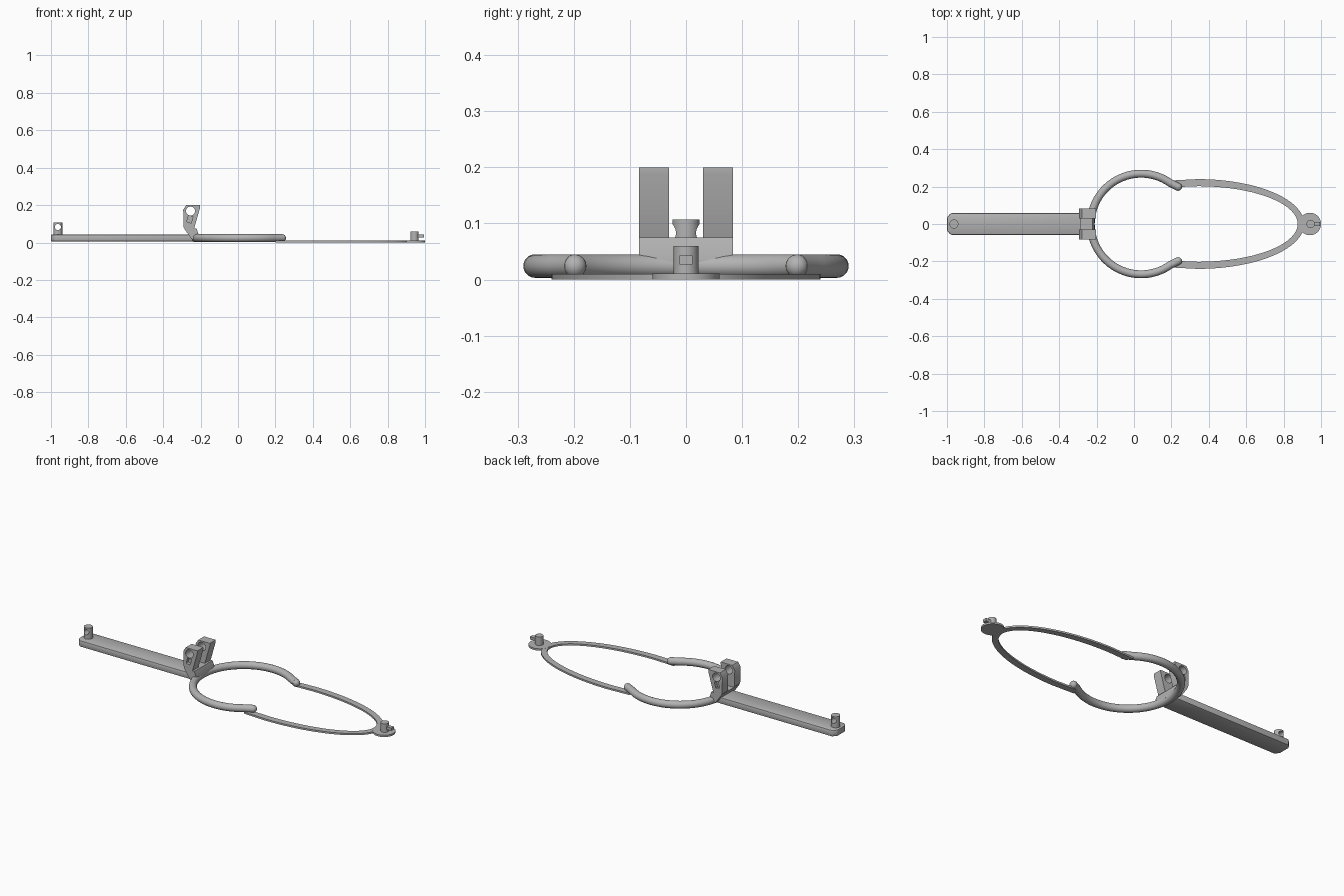
import bpy, bmesh
from math import sin, cos, pi, radians, sqrt
from mathutils import Matrix, Vector

default = bpy.data.objects.get("Cube")
if default:
    bpy.data.objects.remove(default, do_unlink=True)

COLOR = (0.45, 0.45, 0.45, 1)
grey = bpy.data.materials.new("plain_grey")
grey.use_nodes = True
grey.diffuse_color = COLOR
grey.node_tree.nodes["Principled BSDF"].inputs["Base Color"].default_value = COLOR


def activate(obj):
    bpy.ops.object.select_all(action='DESELECT')
    obj.select_set(True)
    bpy.context.view_layer.objects.active = obj


def finish(name, bm, bevel=0, segments=1):
    bmesh.ops.recalc_face_normals(bm, faces=bm.faces)
    mesh = bpy.data.meshes.new(name)
    bm.to_mesh(mesh)
    bm.free()
    obj = bpy.data.objects.new(name, mesh)
    bpy.context.collection.objects.link(obj)
    mesh.materials.append(grey)
    activate(obj)
    if bevel:
        mod = obj.modifiers.new("edge", 'BEVEL')
        mod.width, mod.segments = bevel, segments
        bpy.ops.object.modifier_apply(modifier=mod.name)
    bpy.ops.object.shade_smooth_by_angle(angle=radians(35))
    return obj


def prism(name, outline, axis, low, high, **options):
    """Extrude a closed outline: axis 'Z' takes (x, y), axis 'Y' takes (x, z)."""
    place = (lambda a, b: (a, b, low)) if axis == 'Z' else (lambda a, b: (a, low, b))
    bm = bmesh.new()
    face = bm.faces.new([bm.verts.new(place(a, b)) for a, b in outline])
    grown = bmesh.ops.extrude_face_region(bm, geom=[face])
    shift = Vector((0, 0, high - low) if axis == 'Z' else (0, high - low, 0))
    bmesh.ops.translate(bm, vec=shift,
                        verts=[v for v in grown["geom"] if isinstance(v, bmesh.types.BMVert)])
    return finish(name, bm, **options)


def circle(x, y, r, n=40):
    return [(x + r * cos(2 * pi * i / n), y + r * sin(2 * pi * i / n)) for i in range(n)]


def rect(x0, x1, y0, y1):
    return [(x0, y0), (x1, y0), (x1, y1), (x0, y1)]


def cut(obj, cutter):
    cutter.hide_render = True
    activate(obj)
    mod = obj.modifiers.new("cut", 'BOOLEAN')
    mod.operation, mod.solver, mod.object = 'DIFFERENCE', 'EXACT', cutter
    bpy.ops.object.modifier_apply(modifier=mod.name)
    bpy.data.objects.remove(cutter, do_unlink=True)
    bpy.ops.object.shade_smooth_by_angle(angle=radians(35))


# Long handle with rounded end corners
arm_outline = [(-1, -0.035), (-0.98, -0.058), (-0.24, -0.058),
               (-0.24, 0.058), (-0.98, 0.058), (-1, 0.035)]
prism("handle_arm", arm_outline, 'Z', 0.006, 0.043, bevel=0.006, segments=2)

# Upright pin on the handle, bored crosswise
arm_pin = prism("handle_pin", circle(-0.963, 0, 0.024), 'Z', 0.03, 0.107)
cut(arm_pin, prism("bore", circle(-0.963, 0.083, 0.016), 'Y', -0.1, 0.1))

# Open round ring with outward-turned ends
CX, RADIUS, TUBE, MID = 0.038, 0.269, 0.021, 0.024
START = radians(55)
path = [(0.236, 0.198)]
for i in range(73):
    a = START + (2 * pi - 2 * START) * i / 72
    path.append((CX + RADIUS * cos(a), RADIUS * sin(a)))
path.append((0.236, -0.198))
bm = bmesh.new()
loops = []
SIDES = 20
for i, (x, y) in enumerate(path):
    before, after = path[max(i - 1, 0)], path[min(i + 1, len(path) - 1)]
    tangent = Vector((after[0] - before[0], after[1] - before[1], 0)).normalized()
    normal = Vector((-tangent.y, tangent.x, 0))
    loops.append([bm.verts.new(Vector((x, y, MID)) + normal * TUBE * cos(2 * pi * k / SIDES)
                               + Vector((0, 0, TUBE * sin(2 * pi * k / SIDES))))
                  for k in range(SIDES)])
for a, b in zip(loops, loops[1:]):
    for k in range(SIDES):
        j = (k + 1) % SIDES
        bm.faces.new((a[k], a[j], b[j], b[k]))
bm.faces.new(loops[0])
bm.faces.new(loops[-1])
finish("open_ring", bm)

# Rounded tips of the ring
for side, label in ((1, "left"), (-1, "right")):
    bm = bmesh.new()
    bmesh.ops.create_uvsphere(bm, u_segments=20, v_segments=12, radius=TUBE * 0.98,
                              matrix=Matrix.Translation((0.236, side * 0.198, MID)))
    finish("ring_tip_" + label, bm)


# Thin flat loop that tapers to the far end
def arc(cx, a, b, start_x):
    ys = b * sqrt(1 - ((start_x - cx) / a) ** 2)
    pts = []
    for i in range(61):
        t = -1 + 2 * i / 60
        ang = t * (pi / 2)
        pts.append((cx + a * cos(ang), b * sin(ang)))
    return [(start_x, -ys)] + pts + [(start_x, ys)]


outer = arc(0.34, 0.57, 0.24, 0.2)
inner = arc(0.34, 0.535, 0.202, 0.22)
prism("flat_loop", outer + inner[::-1], 'Z', 0, 0.01)

# Round pad, its pin and the small side nub
prism("end_pad", circle(0.94, 0, 0.06), 'Z', 0, 0.0105)
prism("pad_pin", circle(0.944, 0, 0.022), 'Z', 0.005, 0.06)
prism("pin_nub", rect(0.955, 0.995, -0.012, 0.012), 'Z', 0.027, 0.043)

# Bridge joining handle, ring and posts
foot = [(-0.29, 0.083), (-0.282, 0.075), (-0.222, 0.075), (-0.21, 0.042),
        (-0.21, 0.025), (-0.235, 0.012), (-0.25, 0.02)]
foot[0] = (-0.288, 0.075)
prism("clamp_bridge", foot, 'Y', -0.084, 0.084)

# Twin leaning posts with a through hole and a recessed slot
post = [(-0.277, 0.2), (-0.202, 0.2), (-0.202, 0.188), (-0.236, 0.07),
        (-0.25, 0.03), (-0.29, 0.08), (-0.293, 0.175)]
for side, label in ((1, "left"), (-1, "right")):
    low, high = sorted((side * 0.03, side * 0.084))
    obj = prism("clamp_post_" + label, post, 'Y', low, high)
    cut(obj, prism("hole", circle(-0.254, 0.168, 0.024), 'Y', -0.12, 0.12))
    low, high = sorted((side * 0.066, side * 0.12))
    slot = [(-0.274, 0.11), (-0.25, 0.104), (-0.241, 0.138), (-0.265, 0.144)]
    cut(obj, prism("slot", slot, 'Y', low, high))
